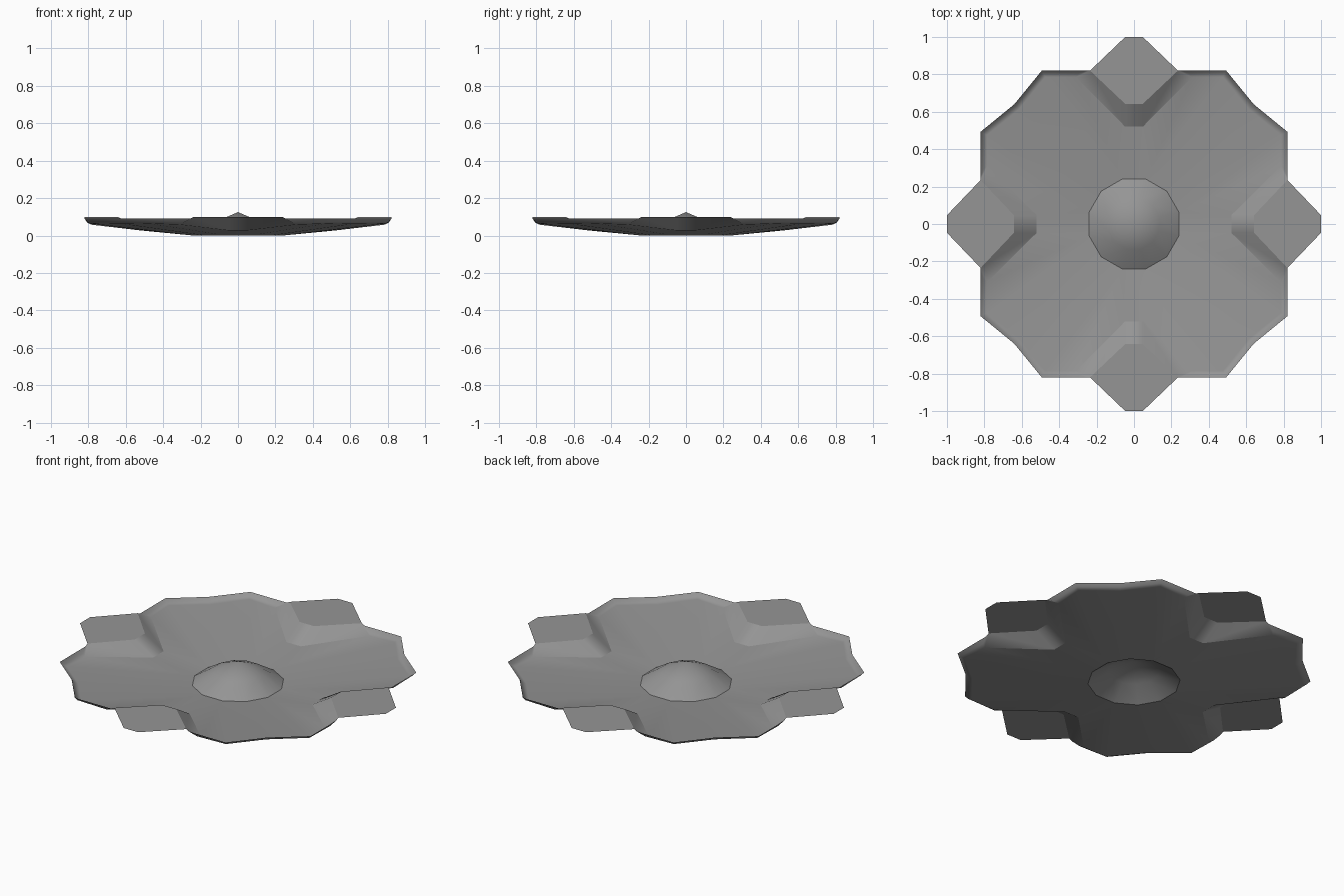
import bpy, bmesh, math
from mathutils import Matrix, Vector

if "Cube" in bpy.data.objects:
    bpy.data.objects.remove(bpy.data.objects["Cube"])

grey = bpy.data.materials.new("dark_grey")
grey.diffuse_color = (0.3, 0.3, 0.3, 1)
grey.use_nodes = True
grey.node_tree.nodes["Principled BSDF"].inputs["Base Color"].default_value = grey.diffuse_color


def finish(name, bm):
    bmesh.ops.remove_doubles(bm, verts=bm.verts, dist=0.0005)
    bmesh.ops.recalc_face_normals(bm, faces=bm.faces)
    bm.normal_update()
    # open sheet: make the upper side the outside
    if sum(f.normal.z * f.calc_area() for f in bm.faces) < 0:
        bmesh.ops.reverse_faces(bm, faces=bm.faces)
    for f in bm.faces:
        f.smooth = True
    mesh = bpy.data.meshes.new(name)
    bm.to_mesh(mesh)
    bm.free()
    mesh.materials.append(grey)
    obj = bpy.data.objects.new(name, mesh)
    bpy.context.collection.objects.link(obj)
    return obj


R = 0.248
S, C, D = math.sin(math.radians(15)), math.cos(math.radians(15)), math.sqrt(0.5)

# One eighth of the dish, between the +y axis and the x = y diagonal
P = {
    'hub0': (0, R * C, 0), 'hub1': (R * S, R * C, 0), 'hub2': (R * D, R * D, 0),
    'foot0': (0, 0.52, 0.027), 'foot1': (0.047, 0.52, 0.027),
    'foot2': (0.31, 0.786, 0.058),
    'base1': (0.475, 0.786, 0.064), 'base2': (0.614, 0.614, 0.062),
    'mid0': (0.295, 0.806, 0.069), 'mid1': (0.485, 0.806, 0.073),
    'mid2': (0.630, 0.630, 0.073),
    'lip0': (0.255, 0.82, 0.09), 'lip1': (0.493, 0.82, 0.09),
    'lip2': (0.64, 0.64, 0.09),
    'tab0': (0, 0.642, 0.1), 'tab1': (0.047, 0.642, 0.1),
    'tab2': (0.235, 0.82, 0.1), 'tab3': (0.047, 1, 0.1), 'tab4': (0, 1, 0.1),
}
FACES = [
    'hub0 hub1 foot1 foot0', 'hub1 hub2 base2 base1', 'hub1 base1 foot2 foot1',
    'foot2 base1 mid1 mid0', 'base1 base2 mid2 mid1',       # rounded rim
    'mid0 mid1 lip1 lip0', 'mid1 mid2 lip2 lip1',
    'foot0 foot1 tab1 tab0', 'foot1 foot2 tab2 tab1',       # ramps
    'foot2 mid0 lip0 tab2',
    'tab0 tab1 tab2 tab3 tab4',                             # flat tab
]
CREASES = ['foot0 foot1', 'foot1 foot2', 'tab0 tab1', 'tab1 tab2']

# Dish: mirror the eighth and turn it four times
bm = bmesh.new()
for turn in range(4):
    rot = Matrix.Rotation(turn * math.pi / 2, 3, 'Z')
    for side in (1, -1):
        v = {k: bm.verts.new(rot @ Vector((side * x, y, z))) for k, (x, y, z) in P.items()}
        for f in FACES:
            bm.faces.new([v[k] for k in f.split()])
        for e in CREASES:
            bm.edges.get([v[k] for k in e.split()]).smooth = False
dish = finish("dish_with_tabs", bm)
weighted = dish.modifiers.new("weighted_normals", 'WEIGHTED_NORMAL')
weighted.keep_sharp = True

# Centre dome: twelve-sided, open underneath
bm = bmesh.new()
rings = [[bm.verts.new((r * math.cos(a), r * math.sin(a), z))
          for a in (math.radians(15 + 30 * i) for i in range(12))]
         for r, z in ((R, 0), (0.14, 0.067))]
apex = bm.verts.new((0, 0, 0.125))
for i in range(12):
    j = (i + 1) % 12
    bm.faces.new((rings[0][i], rings[0][j], rings[1][j], rings[1][i]))
    bm.faces.new((rings[1][i], rings[1][j], apex))
finish("centre_dome", bm)
